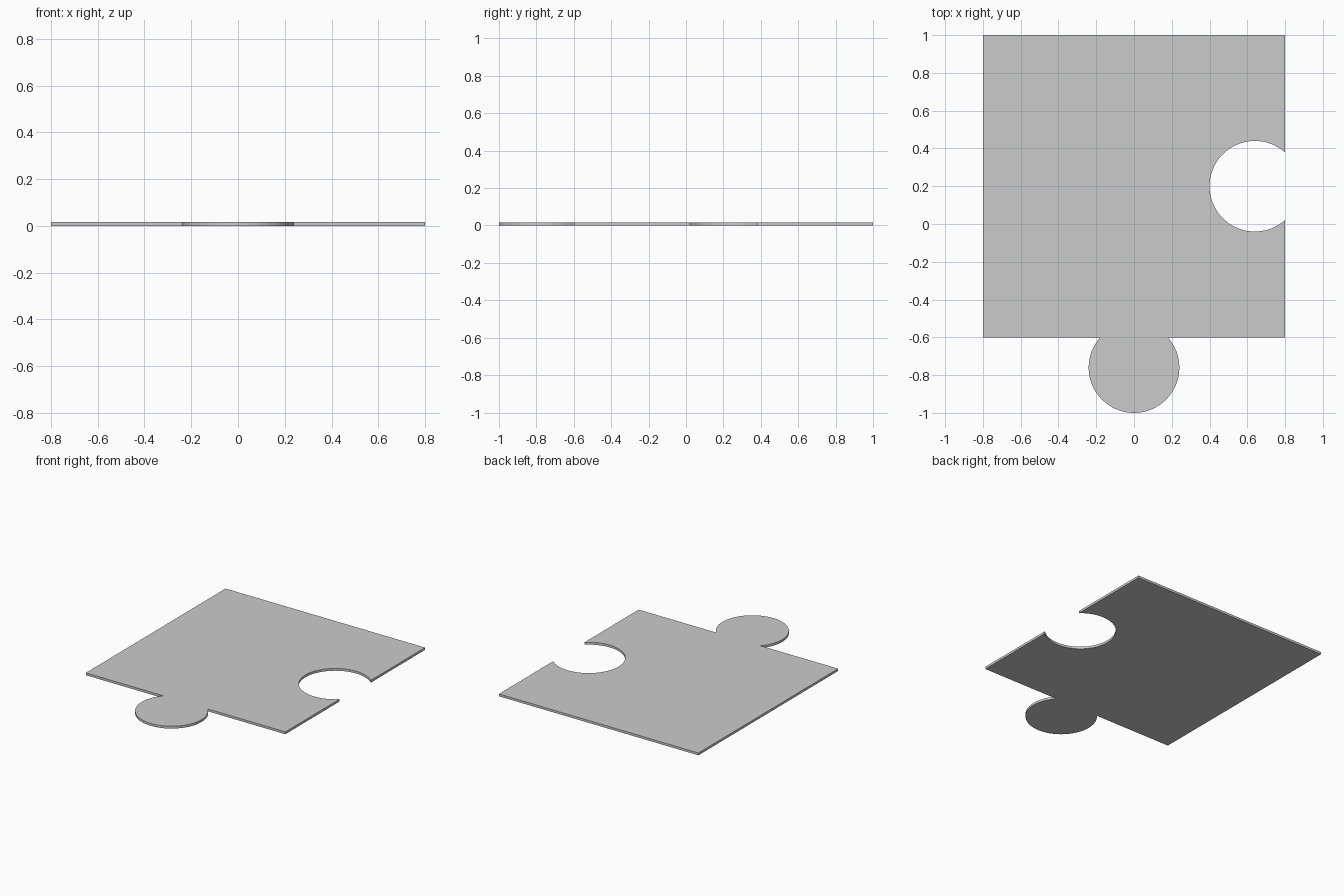
import bpy, bmesh, math

if "Cube" in bpy.data.objects:
    bpy.data.objects.remove(bpy.data.objects["Cube"])

HALF, BACK, FRONT = 0.8, 1.0, -0.6
RADIUS, OFFSET = 0.24, 0.16      # knob circle, centre distance from the edge
THICK, STEPS = 0.017, 48
NECK = math.acos(OFFSET / RADIUS)


def arc(cx, cy, facing):
    """Counter-clockwise or clockwise knob arc, leaving the neck open."""
    a0, a1 = facing
    return [(cx + RADIUS * math.cos(a0 + (a1 - a0) * i / STEPS),
             cy + RADIUS * math.sin(a0 + (a1 - a0) * i / STEPS))
            for i in range(STEPS + 1)]


# Outline: front edge with tab, right edge with socket, plain back and left edges
up = math.pi / 2
tab = arc(0, FRONT - OFFSET, (up + NECK, up + 2 * math.pi - NECK))
socket = arc(HALF - OFFSET, 0.2, (-NECK, NECK - 2 * math.pi))
outline = ([(-HALF, FRONT)] + tab + [(HALF, FRONT)] + socket
           + [(HALF, BACK), (-HALF, BACK)])

# Flat piece extruded to its thickness
bm = bmesh.new()
face = bm.faces.new([bm.verts.new((x, y, 0)) for x, y in outline])
result = bmesh.ops.extrude_face_region(bm, geom=[face], use_keep_orig=True)
top = [v for v in result["geom"] if isinstance(v, bmesh.types.BMVert)]
bmesh.ops.translate(bm, verts=top, vec=(0, 0, THICK))
bmesh.ops.recalc_face_normals(bm, faces=bm.faces)
mesh = bpy.data.meshes.new("puzzle_piece")
bm.to_mesh(mesh)
bm.free()

piece = bpy.data.objects.new("puzzle_piece", mesh)
bpy.context.collection.objects.link(piece)
bpy.context.view_layer.objects.active = piece
piece.select_set(True)
bpy.ops.object.shade_smooth_by_angle()
